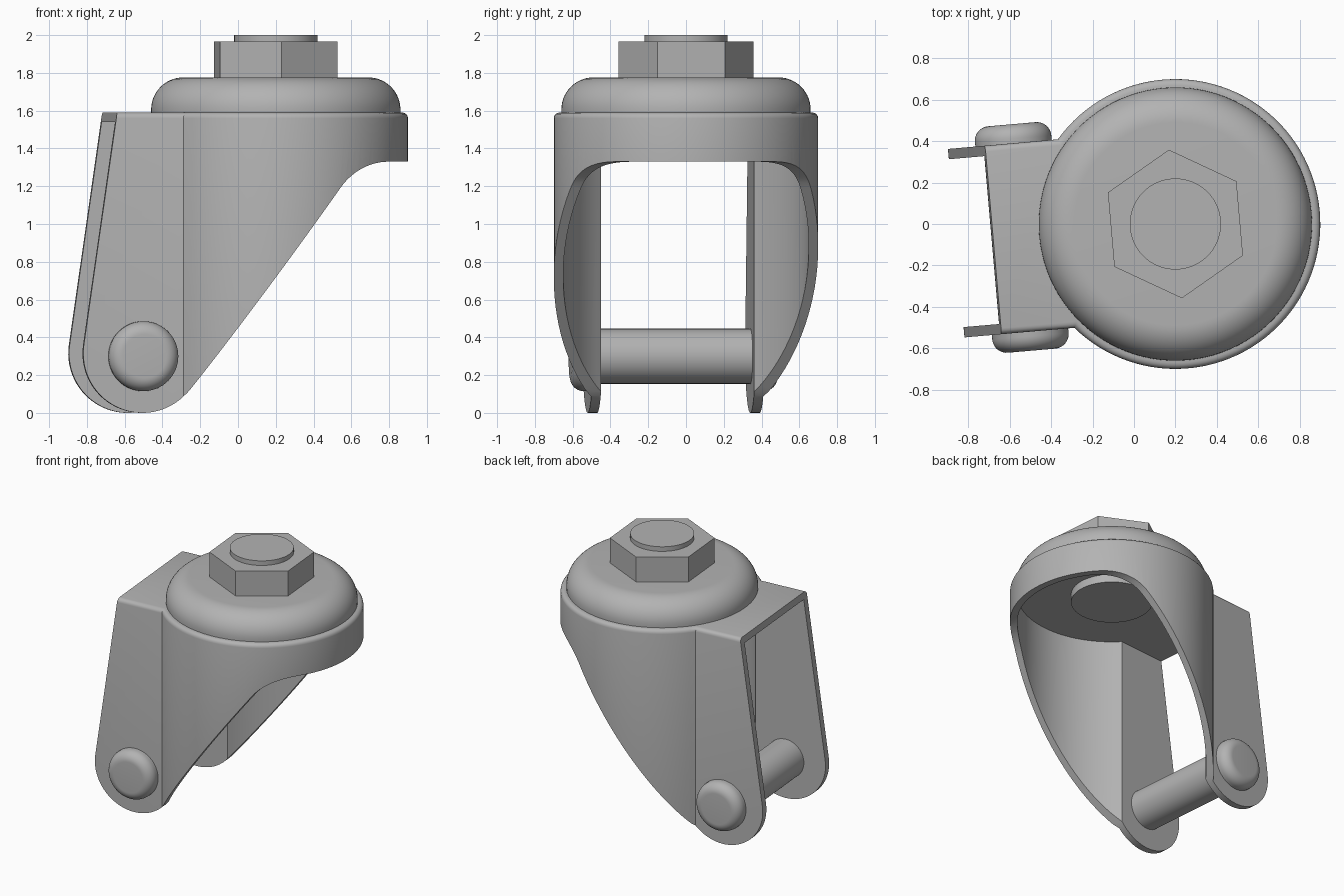
import bpy, bmesh
from math import sin, cos, radians, sqrt, asin, pi
from mathutils import Matrix

if "Cube" in bpy.data.objects:
    bpy.data.objects.remove(bpy.data.objects["Cube"])

steel = bpy.data.materials.new("grey steel")
steel.use_nodes = True
STEEL = (0.45, 0.45, 0.45, 1)
steel.diffuse_color = STEEL
steel.node_tree.nodes["Principled BSDF"].inputs["Base Color"].default_value = STEEL

# The caster swivels slightly about its stem
PLACE = Matrix.Translation((0.2, 0, 0)) @ Matrix.Rotation(radians(5), 4, "Z")


def finish(bm, name):
    bmesh.ops.recalc_face_normals(bm, faces=bm.faces)
    mesh = bpy.data.meshes.new(name)
    bm.to_mesh(mesh)
    bm.free()
    mesh.materials.append(steel)
    obj = bpy.data.objects.new(name, mesh)
    obj.matrix_world = PLACE
    bpy.context.collection.objects.link(obj)
    return obj


def activate(obj):
    bpy.ops.object.select_all(action="DESELECT")
    obj.select_set(True)
    bpy.context.view_layer.objects.active = obj


def smooth(obj):
    activate(obj)
    bpy.ops.object.shade_smooth_by_angle(angle=radians(30))


def arc(cx, cy, r, start, end, n):
    angles = [radians(start + (end - start) * i / n) for i in range(n + 1)]
    return [(cx + r * cos(a), cy + r * sin(a)) for a in angles]


def prism(points, offset):
    bm = bmesh.new()
    face = bm.faces.new([bm.verts.new(p) for p in points])
    ext = bmesh.ops.extrude_face_region(bm, geom=[face])["geom"]
    moved = [g for g in ext if isinstance(g, bmesh.types.BMVert)]
    bmesh.ops.translate(bm, vec=offset, verts=moved)
    return bm


def lathe(name, profile, steps=96, turn=None):
    """Revolve (radius, height) points about z."""
    bm = bmesh.new()
    verts = [bm.verts.new((r, 0, z)) for r, z in profile]
    edges = [bm.edges.new(pair) for pair in zip(verts, verts[1:])]
    bmesh.ops.spin(bm, geom=verts + edges, cent=(0, 0, 0), axis=(0, 0, 1),
                   angle=2 * pi, steps=steps, use_merge=True)
    bmesh.ops.remove_doubles(bm, verts=bm.verts, dist=0.0001)
    if turn:
        bm.transform(turn)
    obj = finish(bm, name)
    smooth(obj)
    return obj


def footprint(radius, half, tail, z):
    """Circle with a straight channel running out to -x."""
    a = 180 - math_deg(asin(half / radius))
    pts = [(tail, -half)] + arc(0, 0, radius, -a, a, 88) + [(tail, half)]
    return [(x, y, z) for x, y in pts]


def math_deg(a):
    return a * 180 / pi


def boolean(target, cutter, operation):
    mod = target.modifiers.new(operation, "BOOLEAN")
    mod.operation, mod.object, mod.solver = operation, cutter, "EXACT"
    activate(target)
    bpy.ops.object.modifier_apply(modifier=mod.name)
    bpy.data.objects.remove(cutter)


# Fork: rounded solid, hollowed out, then trimmed to its side outline
TOP, WALL, HALF = 1.59, 0.05, 0.457
bm = prism(footprint(0.7, HALF, -1.3, -0.1), (0, 0, TOP + 0.1))
rim = [e for e in bm.edges if all(v.co.z > TOP - 0.01 for v in e.verts)]
bmesh.ops.bevel(bm, geom=rim, offset=0.03, segments=4, profile=0.5, affect="EDGES")
fork = finish(bm, "fork")

hollow = finish(prism(footprint(0.7 - WALL, HALF - WALL, -1.5, -0.3),
                      (0, 0, TOP - WALL + 0.3)), "fork_hollow")
boolean(fork, hollow, "DIFFERENCE")

outline = arc(-0.748, 0.315, 0.315, 171.8, 323.8, 32)
outline += arc(0.56, 0.994, 0.336, 143.8, 90, 14)
outline += [(0.9, 1.33), (0.9, 1.7), (-0.867, 1.7)]
trim = finish(prism([(x, -1, z) for x, z in outline], (0, 2, 0)), "fork_trim")
boolean(fork, trim, "INTERSECT")
smooth(fork)

# Swivel cap
lathe("swivel_cap", [(0, TOP - 0.01), (0.66, TOP - 0.01)]
      + arc(0.49, 1.606, 0.17, 0, 90, 14) + [(0, 1.776)])

# Nut, stem and the retaining disc underneath
nut = lathe("hex_nut", [(0, 1.77), (0.36, 1.77), (0.36, 1.965), (0, 1.965)], 6,
            Matrix.Rotation(radians(30), 4, "Z"))
lathe("stem", [(0, 1.9), (0.22, 1.9), (0.22, 2), (0, 2)])
lathe("retaining_disc", [(0, 1.48), (0.28, 1.48), (0.28, 1.55), (0, 1.55)])

# Axle with a rounded head on each side
AXLE = Matrix.Translation((-0.745, 0, 0.3))
reach = HALF - WALL / 2
lathe("axle", [(0, -reach), (0.146, -reach), (0.146, reach), (0, reach)], 64,
      AXLE @ Matrix.Rotation(radians(90), 4, "X"))
head = [(0, HALF - 0.01), (0.185, HALF - 0.01)]
head += arc(0.115, 0.479, 0.07, 0, 90, 10) + [(0, 0.549)]
for name, angle in (("right_axle_head", 90), ("left_axle_head", -90)):
    lathe(name, head, 64, AXLE @ Matrix.Rotation(radians(angle), 4, "X"))
